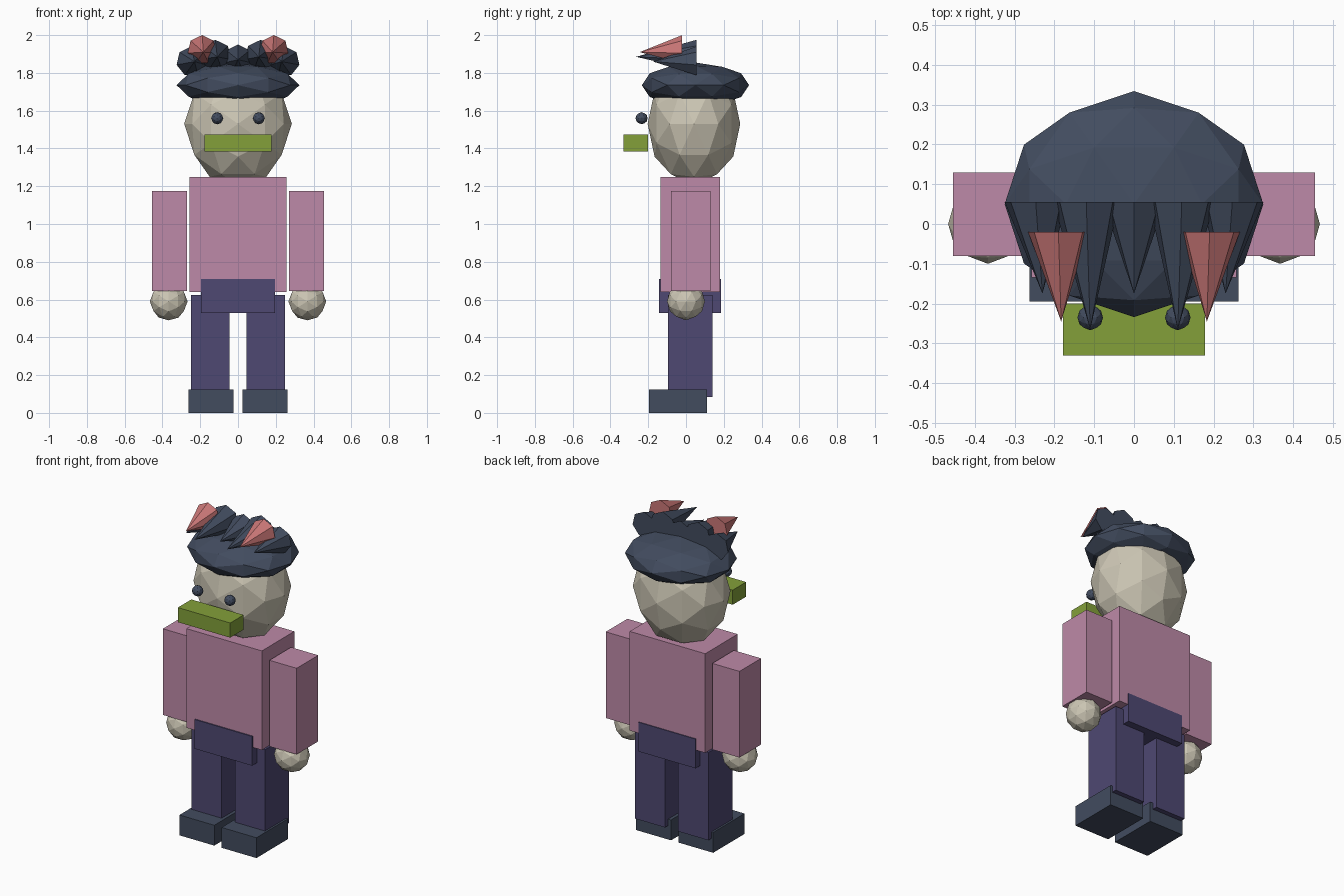
import bpy, bmesh, math
from mathutils import Vector, Matrix

if "Cube" in bpy.data.objects:
    bpy.data.objects.remove(bpy.data.objects["Cube"])


def material(name, rgb):
    """Flat material from 0-255 display values, converted to linear."""
    col = [((c / 255 + 0.055) / 1.055) ** 2.4 for c in rgb] + [1]
    m = bpy.data.materials.new(name)
    m.use_nodes = True
    m.diffuse_color = col
    bsdf = m.node_tree.nodes["Principled BSDF"]
    bsdf.inputs["Base Color"].default_value = col
    bsdf.inputs["Roughness"].default_value = 0.9
    return m


SKIN = material("pale skin", (204, 198, 180))
PINK = material("pink cloth", (190, 138, 168))
PURPLE = material("purple cloth", (78, 72, 114))
SLATE = material("dark slate", (66, 76, 95))
GREEN = material("leaf green", (131, 160, 58))
RED = material("coral red", (204, 120, 120))


def finish(bm, name, mat):
    bmesh.ops.recalc_face_normals(bm, faces=bm.faces)
    mesh = bpy.data.meshes.new(name)
    bm.to_mesh(mesh)
    bm.free()
    mesh.materials.append(mat)
    obj = bpy.data.objects.new(name, mesh)
    bpy.context.collection.objects.link(obj)
    return obj


def box(name, mat, x, y, z):
    """Box from the low and high limit on each axis."""
    lo, hi = Vector((x[0], y[0], z[0])), Vector((x[1], y[1], z[1]))
    bm = bmesh.new()
    bmesh.ops.create_cube(bm, size=1)
    bmesh.ops.scale(bm, vec=hi - lo, verts=bm.verts)
    bmesh.ops.translate(bm, vec=(lo + hi) / 2, verts=bm.verts)
    return finish(bm, name, mat)


def ball(name, mat, centre, radii):
    """Faceted ball: a regular icosahedron split once, edge-up, then stretched."""
    phi = (1 + math.sqrt(5)) / 2
    bm = bmesh.new()
    for a in (-1, 1):
        for b in (-phi, phi):
            for co in ((a, 0, b), (0, b, a), (b, a, 0)):
                bm.verts.new(co)
    bmesh.ops.convex_hull(bm, input=bm.verts)
    bmesh.ops.subdivide_edges(bm, edges=bm.edges, cuts=1, use_grid_fill=True)
    for v in bm.verts:
        v.co.normalize()
    bmesh.ops.scale(bm, vec=radii, verts=bm.verts)
    bmesh.ops.translate(bm, vec=centre, verts=bm.verts)
    return finish(bm, name, mat)


def spike(name, mat, centre, radius, tip, sides=7):
    """Cone with an upright base facing back and its point at tip."""
    bm = bmesh.new()
    ring = []
    for i in range(sides):
        a = math.tau * i / sides
        offset = Vector((math.sin(a), 0, math.cos(a))) * radius
        ring.append(bm.verts.new(Vector(centre) + offset))
    bm.faces.new(ring)
    point = bm.verts.new(tip)
    for i in range(sides):
        bm.faces.new((ring[i], ring[(i + 1) % sides], point))
    return finish(bm, name, mat)


# Body and face
box("torso", PINK, (-0.257, 0.257), (-0.135, 0.18), (0.64, 1.25))
box("hips", PURPLE, (-0.195, 0.195), (-0.142, 0.185), (0.53, 0.71))
ball("head", SKIN, (0, 0.042, 1.53), (0.285, 0.245, 0.329))
box("mouth", GREEN, (-0.178, 0.178), (-0.33, -0.2), (1.385, 1.475))

# Hair cap and middle spike
ball("hair_cap", SLATE, (0, 0.05, 1.735), (0.325, 0.284, 0.12))
spike("middle_spike", SLATE, (0, 0.055, 1.87), 0.08, (0, -0.175, 1.87))

# Paired parts
for side, s in (("left", 1), ("right", -1)):
    def span(a, b):
        return sorted((s * a, s * b))

    box(side + "_arm", PINK, span(0.27, 0.455), (-0.08, 0.13), (0.645, 1.175))
    ball(side + "_hand", SKIN, (s * 0.367, 0, 0.59), (0.1, 0.1, 0.1))
    box(side + "_leg", PURPLE, span(0.045, 0.25), (-0.095, 0.14), (0.085, 0.625))
    box(side + "_shoe", SLATE, span(0.025, 0.262), (-0.195, 0.11), (0, 0.125))
    ball(side + "_eye", SLATE, (s * 0.11, -0.235, 1.56), (0.032, 0.032, 0.032))
    spike(side + "_outer_spike", SLATE, (s * 0.247, 0.055, 1.86), 0.08,
          (s * 0.23, -0.175, 1.86))
    spike(side + "_inner_spike", SLATE, (s * 0.12, 0.055, 1.89), 0.085,
          (s * 0.11, -0.265, 1.885))
    spike(side + "_red_spike", RED, (s * 0.19, -0.02, 1.922), 0.078,
          (s * 0.183, -0.245, 1.91))
